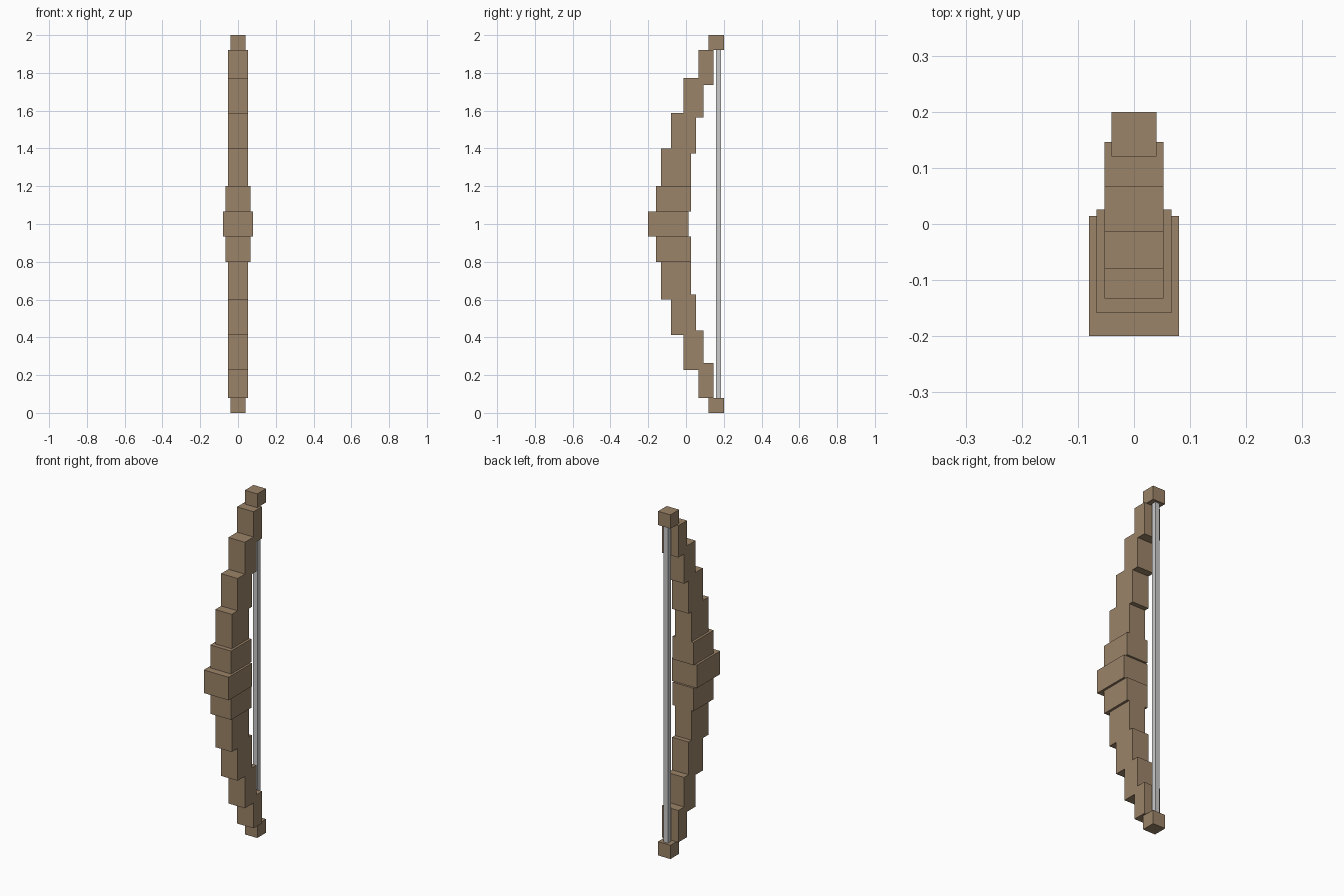
import bpy
import bmesh

if "Cube" in bpy.data.objects:
    bpy.data.objects.remove(bpy.data.objects["Cube"])

wood = bpy.data.materials.new("wood")
wood.diffuse_color = (0.33, 0.23, 0.14, 1)
wood.use_nodes = True
wood.node_tree.nodes["Principled BSDF"].inputs["Base Color"].default_value = wood.diffuse_color


def prism(name, half_width, profile, material=wood):
    """Extrude a (y, z) outline along x, centred on x = 0."""
    bm = bmesh.new()
    face = bm.faces.new([bm.verts.new((-half_width, y, z)) for y, z in profile])
    extruded = bmesh.ops.extrude_face_region(bm, geom=[face])["geom"]
    verts = [g for g in extruded if isinstance(g, bmesh.types.BMVert)]
    bmesh.ops.translate(bm, verts=verts, vec=(2 * half_width, 0, 0))
    bmesh.ops.recalc_face_normals(bm, faces=bm.faces)
    mesh = bpy.data.meshes.new(name)
    bm.to_mesh(mesh)
    bm.free()
    obj = bpy.data.objects.new(name, mesh)
    bpy.context.collection.objects.link(obj)
    if material:
        mesh.materials.append(material)
    return obj


def rect(y0, y1, z0, z1):
    return [(y0, z0), (y1, z0), (y1, z1), (y0, z1)]


# Stepped limb outline: front steps going up, back steps coming down
limb = [(-0.133, 1.2), (-0.133, 1.4), (-0.079, 1.4), (-0.079, 1.588),
        (-0.013, 1.588), (-0.013, 1.773), (0.067, 1.773), (0.067, 1.92),
        (0.146, 1.92), (0.146, 1.735), (0.093, 1.735), (0.093, 1.563),
        (0.052, 1.563), (0.052, 1.373), (0.026, 1.373), (0.026, 1.2)]

# Upper half and its mirror image below z = 1
for side, flip in (("upper", False), ("lower", True)):
    def place(outline):
        return [(y, 2 - z if flip else z) for y, z in outline]
    prism(side + "_limb", 0.053, place(limb))
    prism(side + "_tip", 0.04, place(rect(0.12, 0.2, 1.92, 2.0)))
    prism(side + "_grip_shoulder", 0.067, place(rect(-0.159, 0.026, 1.067, 1.2)))

# Grip block in the middle
prism("grip", 0.08, rect(-0.2, 0.014, 0.933, 1.067))

# Square bowstring between the tips
prism("bowstring", 0.0133, rect(0.159, 0.186, 0.08, 1.92), None)
